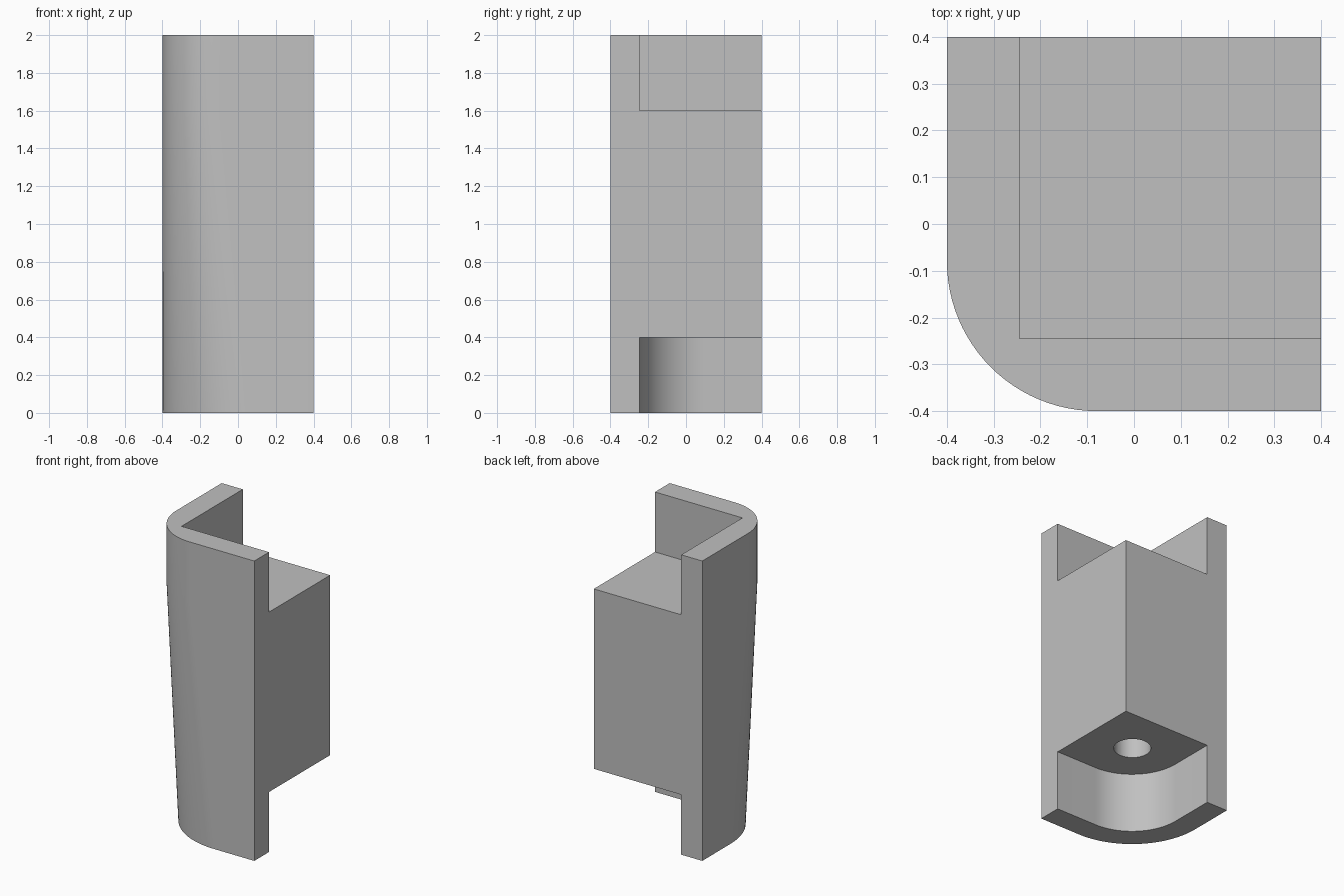
import bpy, bmesh, math

HALF, WALL = 0.4, 0.155
INNER = -HALF + WALL
ARC_STEPS = 24

cube = bpy.data.objects.get("Cube")
if cube:
    bpy.data.objects.remove(cube, do_unlink=True)

grey = bpy.data.materials.new("plain grey")
grey.use_nodes = True
grey.diffuse_color = (0.53, 0.53, 0.53, 1)
grey.node_tree.nodes["Principled BSDF"].inputs["Base Color"].default_value = grey.diffuse_color


def corner_profile(low, high, radius):
    """Square outline whose corner at (low, low) is rounded."""
    centre = low + radius
    pts = []
    for i in range(ARC_STEPS + 1):
        a = math.pi + i / ARC_STEPS * math.pi / 2
        pts.append((centre + radius * math.cos(a), centre + radius * math.sin(a)))
    return pts + [(high, low), (high, high), (low, high)]


def circle_profile(cx, cy, radius, steps=48):
    return [(cx + radius * math.cos(i * math.tau / steps),
             cy + radius * math.sin(i * math.tau / steps)) for i in range(steps)]


def loft(name, sections):
    """Solid through a list of (height, outline) sections."""
    bm = bmesh.new()
    rings = [[bm.verts.new((x, y, z)) for x, y in pts] for z, pts in sections]
    for a, b in zip(rings, rings[1:]):
        n = len(a)
        for i in range(n):
            j = (i + 1) % n
            bm.faces.new((a[i], a[j], b[j], b[i]))
    bm.faces.new(rings[0][::-1])
    bm.faces.new(rings[-1])
    bmesh.ops.recalc_face_normals(bm, faces=bm.faces)
    mesh = bpy.data.meshes.new(name)
    bm.to_mesh(mesh)
    bm.free()
    mesh.materials.append(grey)
    obj = bpy.data.objects.new(name, mesh)
    bpy.context.collection.objects.link(obj)
    return obj


# Body: the rounded corner widens from the shoulder down to the foot
body = loft("corner_bracket", [
    (0.0, corner_profile(-HALF, HALF, 0.5)),
    (1.6, corner_profile(-HALF, HALF, 0.32)),
    (2.0, corner_profile(-HALF, HALF, 0.32)),
])

# Square top notch, rounded bottom notch and blind screw hole
far = HALF + 0.2
top_outline = [(INNER, INNER), (far, INNER), (far, far), (INNER, far)]
bottom_outline = corner_profile(INNER, far, 0.345)
cutters = [
    loft("top_notch_cutter", [(1.6, top_outline), (2.2, top_outline)]),
    loft("bottom_notch_cutter", [(-0.2, bottom_outline), (0.4, bottom_outline)]),
    loft("screw_hole_cutter", [(0.3, circle_profile(0.08, 0.08, 0.113)),
                               (1.2, circle_profile(0.08, 0.08, 0.113))]),
]
bpy.context.view_layer.objects.active = body
for cutter in cutters:
    cutter.hide_render = True
    mod = body.modifiers.new(cutter.name, "BOOLEAN")
    mod.operation = "DIFFERENCE"
    mod.solver = "EXACT"
    mod.object = cutter
    bpy.ops.object.modifier_apply(modifier=mod.name)
    bpy.data.objects.remove(cutter, do_unlink=True)

# Smooth curved walls with crisp edges
bpy.ops.object.select_all(action="DESELECT")
body.select_set(True)
bpy.ops.object.shade_smooth_by_angle(angle=math.radians(30))
